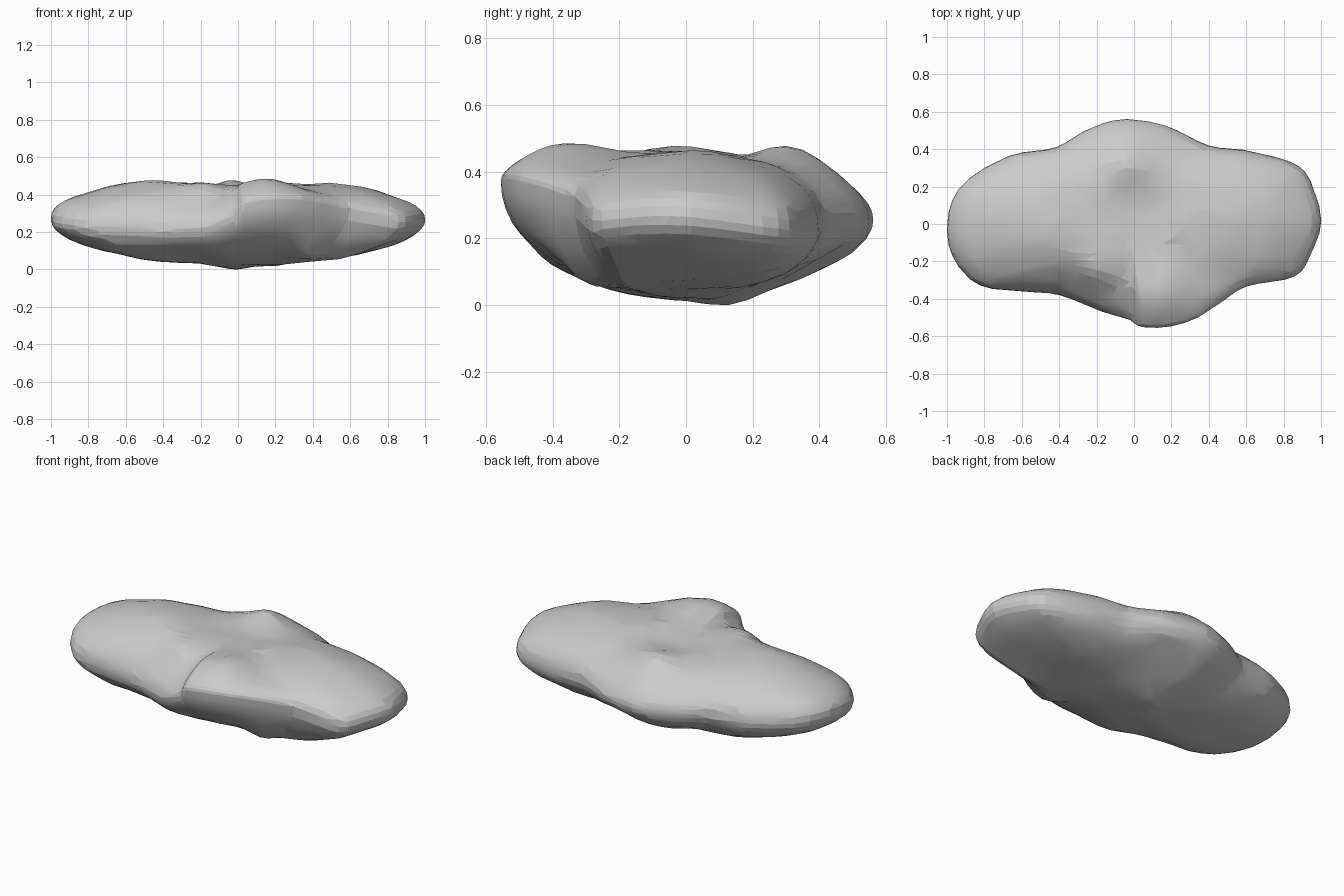
import bpy
import bmesh
from math import sin, cos, pi, exp
from mathutils import Vector, noise

cube = bpy.data.objects.get("Cube")
if cube:
    bpy.data.objects.remove(cube, do_unlink=True)

# Widest edge of the rock, counter-clockwise: x, y, height, fullness above
RIM = [(1, 0, .27, 2.3), (.97, .16, .25, 2.3), (.88, .31, .23, 2.2),
       (.62, .39, .23, 2.3), (.4, .42, .25, 2.2), (.17, .525, .26, 2),
       (-.06, .56, .26, 2), (-.25, .505, .26, 2), (-.42, .41, .26, 2.2),
       (-.65, .37, .26, 2.3), (-.86, .26, .27, 2.5), (-.97, .13, .28, 2.6),
       (-1, -.05, .27, 2.6), (-.95, -.21, .25, 2.4), (-.82, -.33, .24, 2.1),
       (-.6, -.36, .23, 2), (-.4, -.38, .22, 1.9), (-.18, -.465, .23, 1.8),
       (-.03, -.51, .29, 1.9), (.04, -.55, .36, 2.2), (.18, -.55, .38, 2.3),
       (.32, -.51, .38, 2.3), (.45, -.43, .36, 2.2), (.6, -.335, .32, 2.2),
       (.86, -.28, .26, 2.2), (.95, -.15, .27, 2.3)]

# Swells and hollows: x, y, height, radius
TOP_BUMPS = [(-.55, 0, .035, .25), (-.2, -.25, .07, .13), (.6, 0, .03, .25),
             (-.03, .33, .07, .16), (.03, .12, -.03, .15), (.15, -.4, .06, .16),
             (-.3, .1, -.01, .12)]
BOTTOM_BUMPS = [(0, .14, -.03, .15), (.42, -.33, -.12, .13), (.62, -.25, -.02, .12),
                (.1, .46, .06, .16)]
TOP, BOTTOM = .46, .03
STEPS, RINGS = 4, 14


def smooth_loop(points, steps):
    """Closed curve passing smoothly through the points."""
    pts = [Vector(p) for p in points]
    n = len(pts)
    loop = []
    for i in range(n):
        a, b, c, d = (pts[(i + k) % n] for k in (-1, 0, 1, 2))
        for s in range(steps):
            t = s / steps
            loop.append(b + (c - a) * t / 2 + (a - b * 2.5 + c * 2 - d / 2) * t**2
                        + (b * 3 - a - c * 3 + d) * t**3 / 2)
    return loop


def swell(x, y, bumps):
    return sum(h * exp(-((x - u)**2 + (y - v)**2) / (r * r)) for u, v, h, r in bumps)


def surface_point(rim, angle, level, power, bumps):
    """Point between the rim (angle 0) and the pole (quarter turn)."""
    reach, rise = cos(angle)**(2 / power), sin(angle)**(2 / power)
    x, y = rim.x * reach, rim.y * reach
    z = rim.z + (level - rim.z) * rise + swell(x, y, bumps) * rise
    rough = noise.noise(Vector((x * 6, y * 6, z * 9))) * .012 * sin(angle)
    return x, y, z + rough


# Rock body: rings running from the rim to a pole above and below
bm = bmesh.new()
rim = smooth_loop(RIM, STEPS)
rim_verts = [bm.verts.new(p.xyz) for p in rim]
count = len(rim)
for level, bumps, upper in ((TOP, TOP_BUMPS, True), (BOTTOM, BOTTOM_BUMPS, False)):
    previous = rim_verts
    for k in range(1, RINGS):
        angle = k / RINGS * pi / 2
        ring = [bm.verts.new(surface_point(p, angle, level, p.w if upper else 2, bumps))
                for p in rim]
        for i in range(count):
            j = (i + 1) % count
            bm.faces.new((previous[i], previous[j], ring[j], ring[i]))
        previous = ring
    pole = bm.verts.new((0, 0, level + swell(0, 0, bumps)))
    for i in range(count):
        bm.faces.new((previous[i], previous[(i + 1) % count], pole))
bmesh.ops.recalc_face_normals(bm, faces=bm.faces)

# Rest the rock on the ground
lowest = min(v.co.z for v in bm.verts)
bmesh.ops.translate(bm, verts=bm.verts, vec=(0, 0, -lowest))

mesh = bpy.data.meshes.new("rock")
bm.to_mesh(mesh)
bm.free()
rock = bpy.data.objects.new("rock", mesh)
bpy.context.collection.objects.link(rock)

# Irregular chipped facets
chips = rock.modifiers.new("chips", "DECIMATE")
chips.ratio = .3
bpy.context.view_layer.objects.active = rock
rock.select_set(True)
bpy.ops.object.modifier_apply(modifier=chips.name)

# Plain stone colour
stone = bpy.data.materials.new("grey stone")
stone.use_nodes = True
colour = (.6, .6, .6, 1)
stone.diffuse_color = colour
stone.node_tree.nodes["Principled BSDF"].inputs["Base Color"].default_value = colour
mesh.materials.append(stone)

bpy.ops.object.shade_smooth_by_angle(angle=.2)
